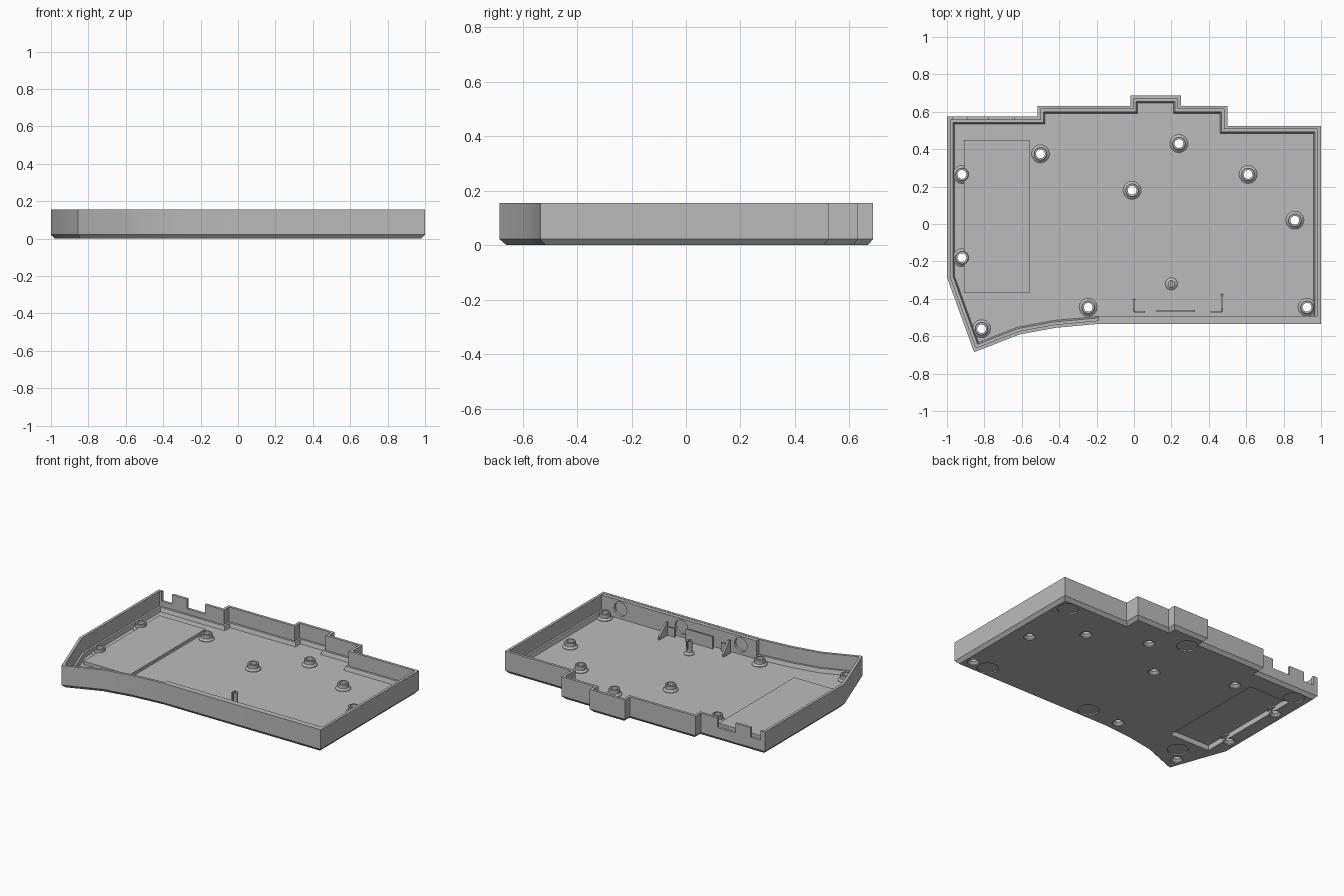
import bpy, bmesh, math
from mathutils import Vector, Matrix

if "Cube" in bpy.data.objects:
    bpy.data.objects.remove(bpy.data.objects["Cube"], do_unlink=True)

grey = bpy.data.materials.new("plain_grey")
grey.use_nodes = True
grey.diffuse_color = (0.5, 0.5, 0.5, 1)
grey.node_tree.nodes["Principled BSDF"].inputs["Base Color"].default_value = (0.5, 0.5, 0.5, 1)

HEIGHT, FLOOR = 0.155, 0.028


def finish(name, bm):
    bmesh.ops.recalc_face_normals(bm, faces=bm.faces[:])
    mesh = bpy.data.meshes.new(name)
    bm.to_mesh(mesh)
    bm.free()
    mesh.materials.append(grey)
    obj = bpy.data.objects.new(name, mesh)
    bpy.context.collection.objects.link(obj)
    return obj


def smooth(obj):
    bpy.ops.object.select_all(action="DESELECT")
    obj.select_set(True)
    bpy.context.view_layer.objects.active = obj
    bpy.ops.object.shade_smooth_by_angle(angle=math.radians(30))


def stack(bm, rings):
    """Skin a list of vertex rings and cap both ends."""
    loops = [[bm.verts.new(p) for p in ring] for ring in rings]
    n = len(loops[0])
    for a, b in zip(loops, loops[1:]):
        for i in range(n):
            bm.faces.new((a[i], a[(i + 1) % n], b[(i + 1) % n], b[i]))
    bm.faces.new(loops[0][::-1])
    bm.faces.new(loops[-1])


def box(name, x0, x1, y0, y1, z0, z1):
    bm = bmesh.new()
    stack(bm, [[(x0, y0, z), (x1, y0, z), (x1, y1, z), (x0, y1, z)] for z in (z0, z1)])
    return finish(name, bm)


def lathe(name, x, y, profile, sides=32):
    """Solid of revolution from (radius, z) pairs."""
    bm = bmesh.new()
    turns = [math.tau * i / sides for i in range(sides)]
    stack(bm, [[(x + r * math.cos(t), y + r * math.sin(t), z) for t in turns] for r, z in profile])
    return finish(name, bm)


def boolean(target, tool, operation="DIFFERENCE"):
    """Apply one boolean and remove its helper."""
    tool.hide_render = True
    mod = target.modifiers.new("bool", "BOOLEAN")
    mod.operation, mod.object, mod.solver = operation, tool, "EXACT"
    bpy.context.view_layer.objects.active = target
    bpy.ops.object.modifier_apply(modifier=mod.name)
    bpy.data.objects.remove(tool, do_unlink=True)


# Tray outline, counter-clockwise
outline = [Vector(p) for p in (
    (-1, 0.575), (-1, -0.285), (-0.855, -0.685), (-0.61, -0.59), (-0.42, -0.555),
    (-0.2, -0.535), (1, -0.535), (1, 0.525), (0.5, 0.525), (0.5, 0.632), (0.25, 0.632),
    (0.25, 0.687), (-0.02, 0.687), (-0.02, 0.632), (-0.515, 0.632), (-0.515, 0.575))]


def inset(d, z):
    """Mitred inward offset of the outline."""
    ring = []
    for i, p in enumerate(outline):
        a = (p - outline[i - 1]).normalized()
        b = (outline[(i + 1) % len(outline)] - p).normalized()
        na, nb = Vector((-a.y, a.x)), Vector((-b.y, b.x))
        q = p + (na + nb) * (d / (1 + na.dot(nb)))
        ring.append((q.x, q.y, z))
    return ring


# Tray with chamfered underside, thin wall and inner ledge
bm = bmesh.new()
stack(bm, [inset(d, z) for d, z in (
    (0.02, 0), (0, 0.022), (0, HEIGHT), (0.018, HEIGHT),
    (0.018, 0.055), (0.032, 0.055), (0.04, FLOOR))])
tray = finish("tray", bm)

# Thick front wall and raised compartment roof
boolean(tray, box("front_wall", -0.19, 0.99, -0.53, -0.492, 0.024, HEIGHT - 0.002), "UNION")
boolean(tray, box("compartment", -0.91, -0.56, -0.37, 0.45, 0.015, 0.05), "UNION")
boolean(tray, box("compartment_recess", -0.89, -0.585, -0.345, 0.425, -0.1, 0.036))

# Notches in the rear wall
for x0, x1 in ((-0.967, -0.89), (-0.776, -0.64)):
    boolean(tray, box("notch", x0, x1, 0.5, 0.65, 0.09, 0.3))

# Round pockets inside the front wall
for x in (-0.07, 0.38, 0.84):
    pocket = lathe("pocket", 0, 0, ((0.048, -0.015), (0.048, 0.015)))
    pocket.data.transform(Matrix.Translation((x, -0.494, 0.095)) @ Matrix.Rotation(math.pi / 2, 4, "X"))
    boolean(tray, pocket)

# Shallow foot recesses underneath
for x, y in ((0.9, 0.435), (0.81, -0.445), (0, -0.44), (0.04, 0.56), (-0.88, 0.49), (-0.74, -0.46)):
    boolean(tray, lathe("foot_recess", x, y, ((0.066, -0.05), (0.066, 0.008))))

# Screw bosses with countersunk through holes
bosses = ((-0.5, 0.375), (0.24, 0.43), (-0.01, 0.18), (0.61, 0.265), (0.86, 0.02),
          (0.925, -0.445), (-0.245, -0.445), (-0.815, -0.56), (-0.92, 0.265), (-0.92, -0.18))
for x, y in bosses:
    boolean(tray, lathe("screw_hole", x, y, ((0.038, -0.01), (0.038, 0.006), (0.0235, 0.02), (0.0235, 0.2))))
    boss = lathe("screw_boss", x, y, (
        (0.03, FLOOR - 0.006), (0.048, FLOOR - 0.004), (0.048, FLOOR + 0.004),
        (0.036, FLOOR + 0.014), (0.036, 0.066), (0.033, 0.069)))
    boolean(boss, lathe("bore", x, y, ((0.0235, -0.1), (0.0235, 0.3))))
    smooth(boss)
smooth(tray)

# Slotted support post
post = lathe("support_post", 0.2, -0.32, (
    (0.033, FLOOR - 0.004), (0.033, FLOOR + 0.004), (0.019, FLOOR + 0.014), (0.019, 0.118)))
boolean(post, box("slot", 0.196, 0.204, -0.4, -0.2, 0.06, 0.2))
smooth(post)


# Board holder: two corner brackets with gusset legs and a low backing plate
def bracket(name, x, side, reach):
    box(name + "_plate", min(x, x + side * 0.06), max(x, x + side * 0.06),
        -0.474, -0.464, FLOOR - 0.004, 0.085)
    bm = bmesh.new()
    profile = ((-0.47, 0.024), (reach, 0.024), (reach, 0.05), (-0.455, 0.118), (-0.47, 0.118))
    stack(bm, [[(x + dx, y, z) for y, z in profile] for dx in (-0.006, 0.006)])
    finish(name + "_gusset", bm)


bracket("right_bracket", 0, 1, -0.4)
bracket("left_bracket", 0.47, -1, -0.375)
box("backing_plate", 0.12, 0.325, -0.47, -0.46, FLOOR - 0.004, 0.11)
